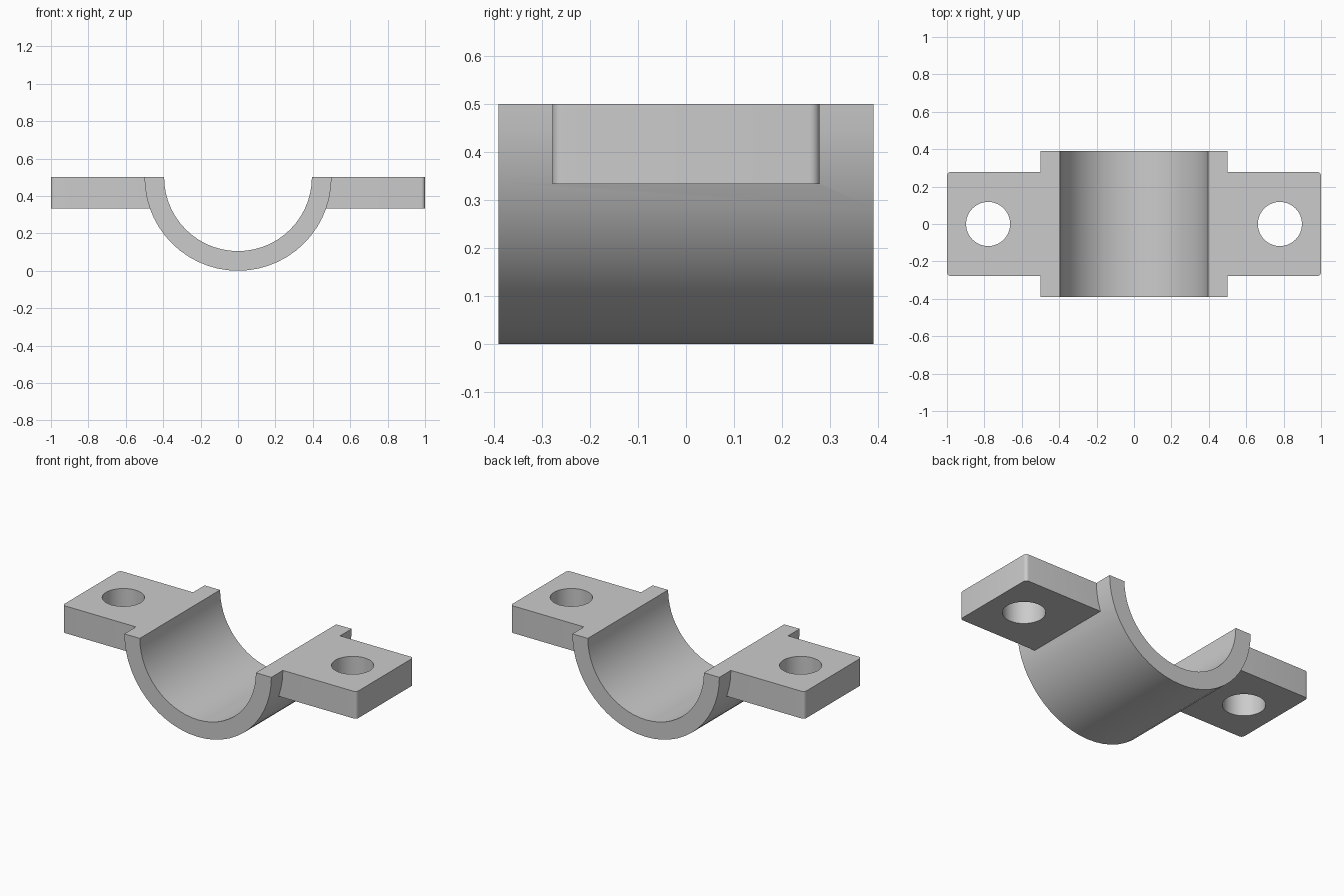
import bpy
import bmesh
from math import pi, sin, cos

if "Cube" in bpy.data.objects:
    bpy.data.objects.remove(bpy.data.objects["Cube"])

TOP = 0.5            # height of the clamp's flat mating face
OUTER, INNER = 0.5, 0.395
HALF_DEPTH = 0.39
TAB_Z, TAB_HALF = 0.333, 0.278
HOLE_X, HOLE_R = 0.78, 0.118
CORNER = 0.02

metal = bpy.data.materials.new("light grey")
metal.use_nodes = True
grey = (0.6, 0.6, 0.6, 1)
metal.diffuse_color = grey
metal.node_tree.nodes["Principled BSDF"].inputs["Base Color"].default_value = grey


def arc(cx, cy, r, start, end, steps):
    """Points along a circular arc."""
    angles = [start + (end - start) * i / steps for i in range(steps + 1)]
    return [(cx + r * cos(a), cy + r * sin(a)) for a in angles]


def prism(name, points, place, offset):
    """Extrude a closed outline placed in space by the given offset."""
    bm = bmesh.new()
    face = bm.faces.new([bm.verts.new(place(u, v)) for u, v in points])
    new = bmesh.ops.extrude_face_region(bm, geom=[face])["geom"]
    verts = [g for g in new if isinstance(g, bmesh.types.BMVert)]
    bmesh.ops.translate(bm, verts=verts, vec=offset)
    bmesh.ops.recalc_face_normals(bm, faces=bm.faces)
    mesh = bpy.data.meshes.new(name)
    bm.to_mesh(mesh)
    bm.free()
    mesh.materials.append(metal)
    obj = bpy.data.objects.new(name, mesh)
    bpy.context.collection.objects.link(obj)
    return obj


def combine(body, other, operation):
    """Apply a boolean and remove its operand."""
    mod = body.modifiers.new(operation.lower(), 'BOOLEAN')
    mod.operation, mod.object, mod.solver = operation, other, 'EXACT'
    bpy.context.view_layer.objects.active = body
    bpy.ops.object.modifier_apply(modifier=mod.name)
    bpy.data.objects.remove(other)


# Half-round saddle
profile = arc(0, TOP, OUTER, pi, 2 * pi, 28) + arc(0, TOP, INNER, 2 * pi, pi, 28)
clamp = prism("pipe_clamp_half", profile,
              lambda u, v: (u, -HALF_DEPTH, v), (0, 2 * HALF_DEPTH, 0))

# Bolt tabs with rounded outer corners, and their through holes
c = TAB_HALF - CORNER
outline = ([(0.44, -TAB_HALF)]
           + arc(1 - CORNER, -c, CORNER, -pi / 2, 0, 6)
           + arc(1 - CORNER, c, CORNER, 0, pi / 2, 6)
           + [(0.44, TAB_HALF)])
for side, s in (("left", 1), ("right", -1)):
    tab = prism(side + "_tab", outline,
                lambda u, v: (s * u, v, TAB_Z), (0, 0, TOP - TAB_Z))
    combine(clamp, tab, 'UNION')
    hole = prism(side + "_bolt_hole", arc(HOLE_X, 0, HOLE_R, 0, 2 * pi, 40)[:-1],
                 lambda u, v: (s * u, v, TAB_Z - 0.1), (0, 0, 0.4))
    combine(clamp, hole, 'DIFFERENCE')

# Smooth the curved walls and keep the machined edges crisp
bpy.ops.object.select_all(action='DESELECT')
clamp.select_set(True)
bpy.context.view_layer.objects.active = clamp
bpy.ops.object.shade_smooth_by_angle(angle=pi / 6)
